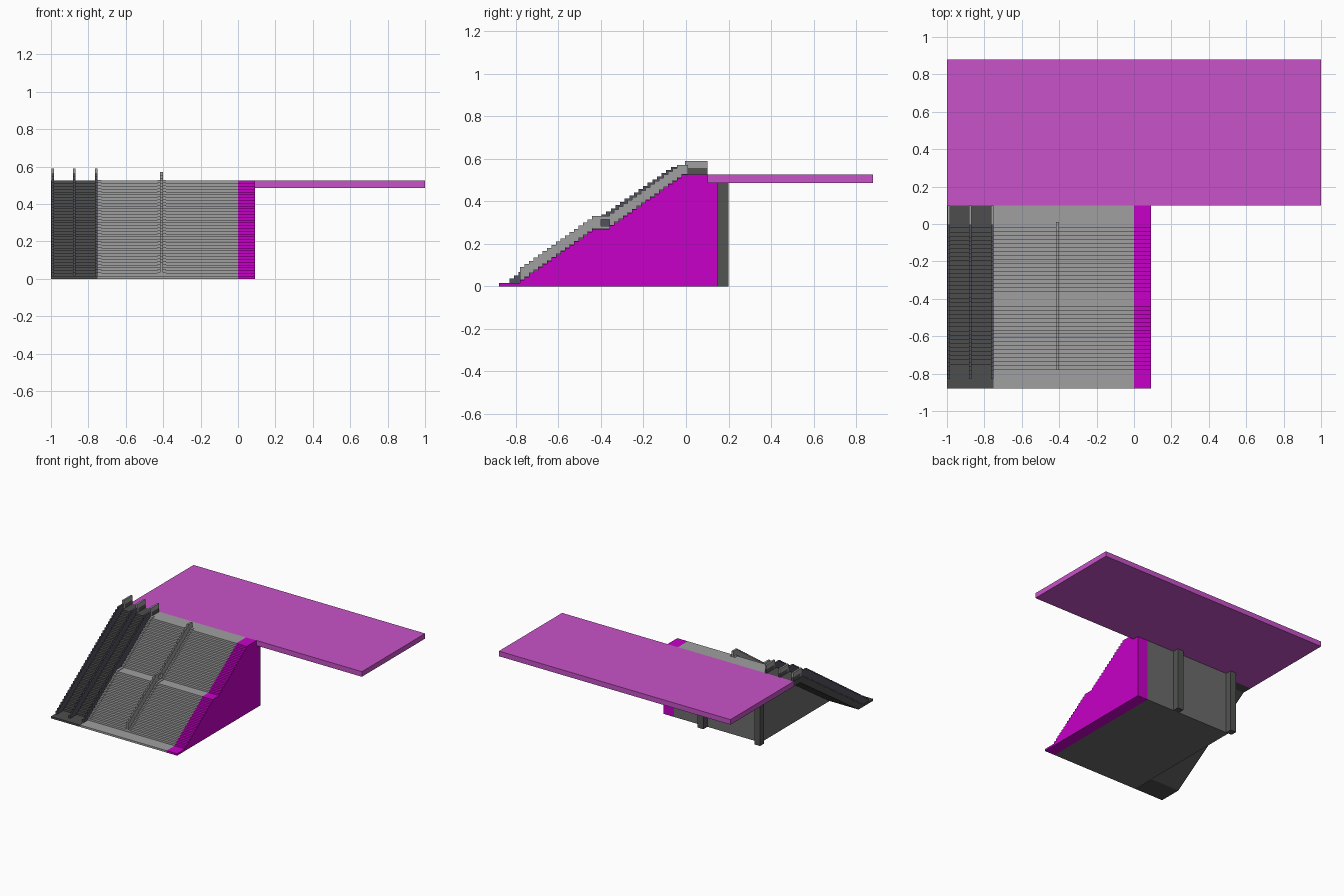
import bpy, bmesh

cube = bpy.data.objects.get("Cube")
if cube:
    bpy.data.objects.remove(cube, do_unlink=True)


def material(name, rgb):
    m = bpy.data.materials.new(name)
    m.use_nodes = True
    m.diffuse_color = (*rgb, 1)
    bsdf = next(n for n in m.node_tree.nodes if n.type == 'BSDF_PRINCIPLED')
    bsdf.inputs["Base Color"].default_value = (*rgb, 1)
    return m


MAGENTA = material("magenta", (0.58, 0.0, 0.58))
PINK = material("pale magenta", (0.58, 0.085, 0.58))
LIGHT = material("light grey", (0.35, 0.35, 0.355))
MID = material("mid grey", (0.15, 0.15, 0.15))
DARK = material("dark grey", (0.085, 0.09, 0.085))
TREAD = material("charcoal", (0.075, 0.075, 0.075))
BLUE = material("blue grey", (0.085, 0.085, 0.115))


def prism(name, pts, x0, x1, *mats, rule=None):
    """Extrude a (y, z) outline from x0 to x1."""
    bm = bmesh.new()
    base = bm.faces.new([bm.verts.new((x0, y, z)) for y, z in pts])
    ext = bmesh.ops.extrude_face_region(bm, geom=[base])
    bmesh.ops.translate(bm, vec=(x1 - x0, 0, 0),
                        verts=[v for v in ext["geom"] if isinstance(v, bmesh.types.BMVert)])
    bmesh.ops.recalc_face_normals(bm, faces=bm.faces)
    if rule:
        for f in bm.faces:
            f.material_index = rule(f)
    me = bpy.data.meshes.new(name)
    bm.to_mesh(me)
    bm.free()
    for m in mats:
        me.materials.append(m)
    ob = bpy.data.objects.new(name, me)
    bpy.context.collection.objects.link(ob)
    return ob


def box(name, x0, x1, y0, y1, z0, z1, mat):
    return prism(name, [(y0, z0), (y1, z0), (y1, z1), (y0, z1)], x0, x1, mat)


def steps(y, z, n, run, rise):
    """Outline of n steps climbing from (y, z)."""
    pts = [(y, z)]
    for i in range(n):
        pts += [(y + i * run, z + (i + 1) * rise), (y + (i + 1) * run, z + (i + 1) * rise)]
    return pts


RISE = 0.015
RUN = 0.36 / 17


def stair_line(lift):
    """Two flights with a landing between them, raised by lift."""
    return (steps(-0.78, 0.015 + lift, 17, RUN, RISE)
            + steps(-0.36, 0.27 + lift, 17, RUN, RISE))


# Staircase block and magenta side flight share one outline
outline = ([(-0.88, 0), (-0.88, 0.015)] + stair_line(0)
           + [(0.10, 0.525), (0.10, 0.485), (0.15, 0.485), (0.15, 0)])


def wall_rule(f):
    n = f.normal
    return 1 if abs(n.x) > 0.5 or n.z < -0.5 or n.y > 0.5 else 0


prism("staircase", outline, -0.75, 0.0, LIGHT, MID, rule=wall_rule)
prism("side_flight", outline, 0.0, 0.09, MAGENTA)

# Upper platform and rear pillars
box("platform", -1, 1, 0.10, 0.88, 0.485, 0.525, PINK)
for i, x in enumerate((-0.29, -0.78)):
    box(f"rear_pillar_{i + 1}", x, x + 0.05, 0.15, 0.20, 0, 0.485, DARK)

# Low curbs along the edge and the middle of the stairs
for name, x0, x1 in (("edge_curb", -0.75, -0.73), ("middle_curb", -0.43, -0.385)):
    prism(name, stair_line(0.004) + [(0.01, 0.529), (0.01, 0.515)]
          + [(-0.36, 0.255), (-0.42, 0.255), (-0.78, 0.005)], x0, x1, LIGHT)

# Middle handrail: one stepped wall per flight, bridged over an opening at the landing
lower = steps(-0.78, 0.075, 17, RUN, RISE)
upper = steps(-0.36, 0.33, 16, RUN, RISE)
prism("handrail_lower", [(-0.78, 0.01)] + lower + [(-0.40, 0.33), (-0.40, 0.26), (-0.42, 0.26)],
      -0.417, -0.402, LIGHT)
prism("handrail_upper", [(-0.36, 0.26)] + upper + [(0.01, 0.57), (0.01, 0.515), (0, 0.515)],
      -0.417, -0.402, LIGHT)
box("handrail_bridge", -0.417, -0.402, -0.40, -0.36, 0.313, 0.33, LIGHT)
box("handrail_sill", -0.417, -0.402, -0.40, -0.36, 0.265, 0.283, LIGHT)

# Escalator: stepped sloping slab with a flat pad at each end
prism("escalator_treads",
      [(-0.88, 0), (-0.88, 0.015)] + steps(-0.75, 0.015, 34, 0.75 / 34, RISE)
      + [(0.10, 0.525), (0.10, 0.485), (0.02, 0.485), (-0.70, 0)],
      -1.0, -0.752, TREAD)

# Three escalator balustrades with raised end plates
for i, x in enumerate((-0.99, -0.875, -0.758)):
    a, b = x - 0.007, x + 0.007
    prism(f"balustrade_{i + 1}",
          [(-0.83, 0.005)] + steps(-0.83, 0.022, 36, 0.78 / 36, RISE)
          + [(0, 0.562), (0, 0.50), (-0.72, 0.005)], a, b, BLUE)
    box(f"end_plate_base_{i + 1}", a, b, 0.01, 0.10, 0.52, 0.556, DARK)
    prism(f"end_plate_cap_{i + 1}",
          [(-0.005, 0.52), (0.01, 0.52), (0.01, 0.556), (0.10, 0.556), (0.10, 0.59), (-0.005, 0.59)],
          a, b, LIGHT)
